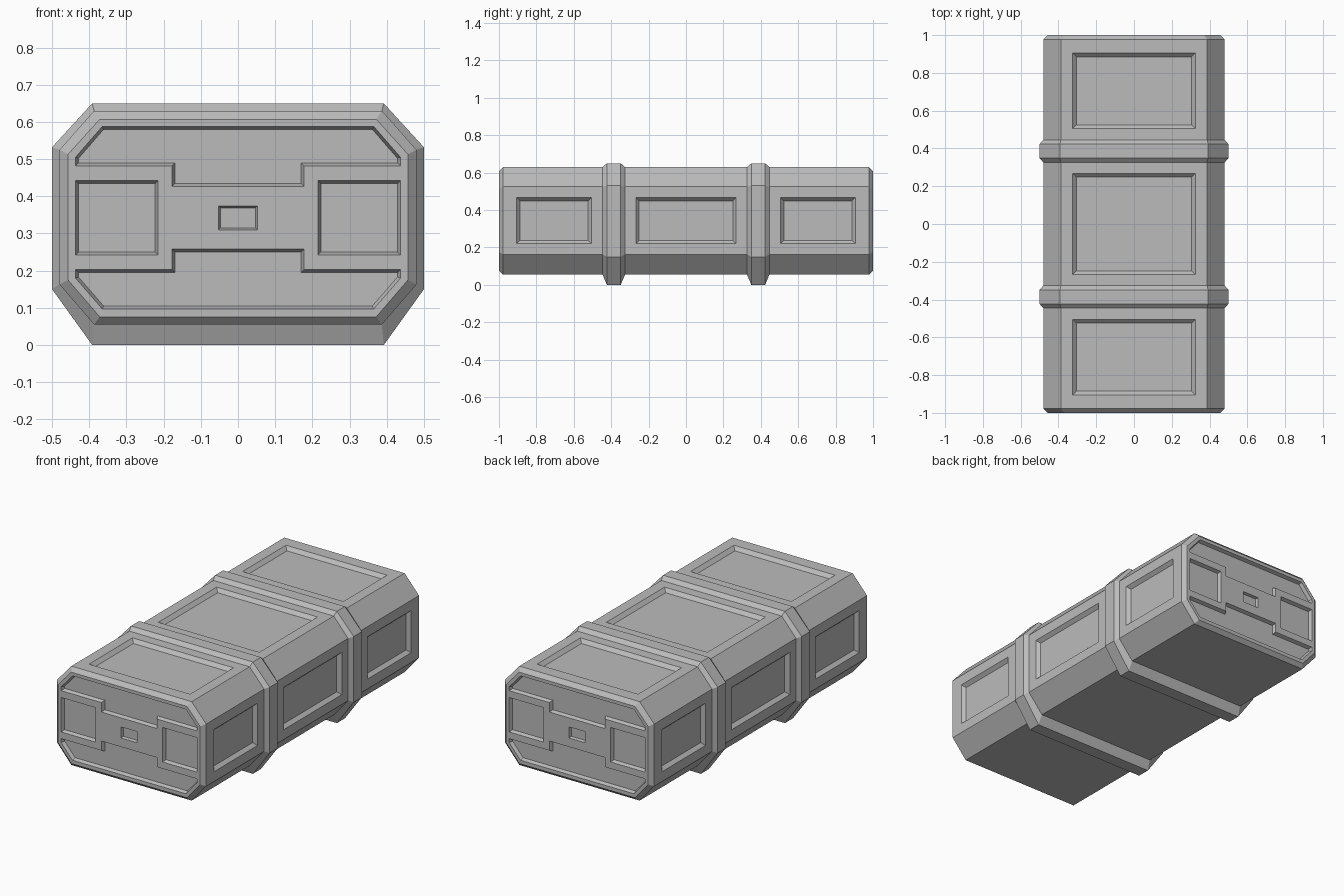
import bpy, bmesh
from mathutils import Vector, Matrix

if "Cube" in bpy.data.objects:
    bpy.data.objects.remove(bpy.data.objects["Cube"])

grey = bpy.data.materials.new("grey_metal")
grey.use_nodes = True
grey.diffuse_color = (0.5, 0.5, 0.5, 1)
grey.node_tree.nodes["Principled BSDF"].inputs["Base Color"].default_value = (0.5, 0.5, 0.5, 1)

X, Y, Z = Vector((1, 0, 0)), Vector((0, 1, 0)), Vector((0, 0, 1))


def add_loft(bm, rings):
    """Closed skin through matching rings of points."""
    loops = [[bm.verts.new(p) for p in ring] for ring in rings]
    n = len(loops[0])
    for a, b in zip(loops, loops[1:]):
        for i in range(n):
            j = (i + 1) % n
            bm.faces.new((a[i], a[j], b[j], b[i]))
    bm.faces.new(loops[0])
    bm.faces.new(loops[-1])


def finish(bm, name):
    bmesh.ops.recalc_face_normals(bm, faces=bm.faces)
    mesh = bpy.data.meshes.new(name)
    bm.to_mesh(mesh)
    bm.free()
    mesh.materials.append(grey)
    ob = bpy.data.objects.new(name, mesh)
    bpy.context.collection.objects.link(ob)
    return ob


def octagon(y, x_flat, x_side, top, shoulder, hip, bottom):
    half = [(x_flat, bottom), (x_side, hip), (x_side, shoulder), (x_flat, top)]
    return [(x, y, z) for x, z in half] + [(-x, y, z) for x, z in reversed(half)]


BODY = (0.387, 0.48, 0.63, 0.525, 0.163, 0.055)
END = (0.372, 0.457, 0.607, 0.513, 0.175, 0.076)
BAND = (0.392, 0.5, 0.65, 0.532, 0.15, 0.0)


def inset(points, d):
    """Mitred inward offset of a counter-clockwise outline."""
    out = []
    for i, p in enumerate(points):
        p = Vector(p)
        e1 = (p - Vector(points[i - 1])).normalized()
        e2 = (Vector(points[(i + 1) % len(points)]) - p).normalized()
        n1, n2 = Vector((-e1.y, e1.x)), Vector((-e2.y, e2.x))
        out.append(p + (n1 + n2) * d / (1 + n1.dot(n2)))
    return out


def add_recess(bm, points, u, v, surface, wall, depth=0.02):
    """Sloped-wall cutter; u and v span the face, surface is its distance out."""
    w = u.cross(v)
    floor = inset(points, wall)
    place = lambda pts, h: [u * p[0] + v * p[1] + w * h for p in pts]
    add_loft(bm, [place(floor, surface - depth), place(points, surface),
                  place(points, surface + 0.02)])


def rect(u0, u1, v0, v1):
    return [(u0, v0), (u1, v0), (u1, v1), (u0, v1)]


# Main body with chamfered ends
bm = bmesh.new()
add_loft(bm, [octagon(-1, *END), octagon(-0.978, *BODY),
              octagon(0.978, *BODY), octagon(1, *END)])
body = finish(bm, "container_body")

# Recesses
cut = bmesh.new()
for a, b in ((-0.905, -0.505), (-0.268, 0.268), (0.505, 0.905)):
    add_recess(cut, rect(-0.325, 0.325, a, b), X, Y, 0.63, 0.02)
    for s in (1, -1):
        add_recess(cut, rect(a, b, 0.22, 0.466), Y * s, Z, 0.48, 0.018)

upper = [(0.437, 0.482), (0.437, 0.505), (0.365, 0.588)]
upper = [(0.178, 0.427), (0.178, 0.482)] + upper
upper = upper + [(-x, z) for x, z in reversed(upper)]
lower = [(x, 0.685 - z) for x, z in reversed(upper)]
for s in (1, -1):
    for shape in (upper, lower, rect(-0.437, -0.215, 0.242, 0.442),
                  rect(0.215, 0.437, 0.242, 0.442)):
        add_recess(cut, shape, X * s, Z, 1.0, 0.008)
    add_recess(cut, rect(-0.052, 0.052, 0.31, 0.374), X * s, Z, 1.0, 0.005, 0.015)
cutter = finish(cut, "recess_cutter")
cutter.hide_render = True

mod = body.modifiers.new("recesses", 'BOOLEAN')
mod.operation, mod.solver, mod.object = 'DIFFERENCE', 'EXACT', cutter
bpy.context.view_layer.objects.active = body
bpy.ops.object.modifier_apply(modifier=mod.name)
bpy.data.objects.remove(cutter)

# Raised bands around the body
for name, y in (("front_band", -0.386), ("back_band", 0.386)):
    bm = bmesh.new()
    add_loft(bm, [octagon(y - 0.06, *BODY), octagon(y - 0.037, *BAND),
                  octagon(y + 0.037, *BAND), octagon(y + 0.06, *BODY)])
    finish(bm, name)
